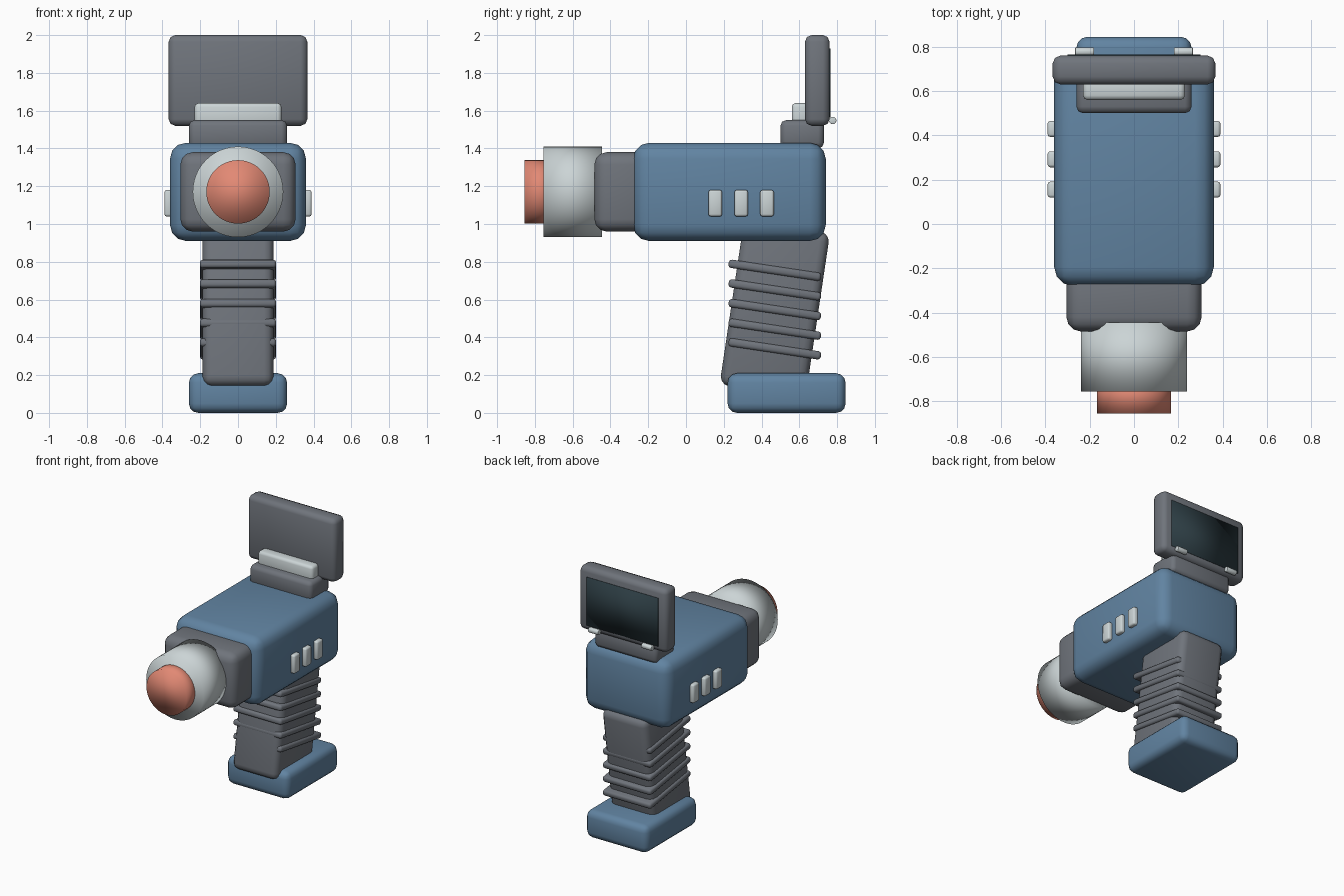
import bpy, math

if "Cube" in bpy.data.objects:
    bpy.data.objects.remove(bpy.data.objects["Cube"], do_unlink=True)


def make_material(name, rgb):
    mat = bpy.data.materials.new(name)
    mat.use_nodes = True
    color = (*rgb, 1.0)
    mat.diffuse_color = color
    mat.node_tree.nodes["Principled BSDF"].inputs["Base Color"].default_value = color
    return mat


blue = make_material("slate blue", (0.12, 0.23, 0.36))
gray = make_material("dark gray", (0.16, 0.175, 0.20))
silver = make_material("light silver", (0.60, 0.66, 0.67))
coral = make_material("coral", (0.76, 0.25, 0.175))
glass = make_material("dark screen", (0.025, 0.045, 0.055))


def finish(obj, name, mat, bevel=0, segments=3):
    obj.name = name
    obj.data.materials.append(mat)
    bpy.ops.object.shade_smooth()
    if bevel:
        mod = obj.modifiers.new("rounded edges", "BEVEL")
        mod.width = bevel
        mod.segments = segments
        mod.limit_method = "NONE"
    return obj


def box(name, mat, xs, ys, zs, bevel=0, segments=3, tilt=0):
    """Rounded box between the given limits, tilted about x."""
    spans = (xs, ys, zs)
    bpy.ops.mesh.primitive_cube_add(size=1, location=[(a + b) / 2 for a, b in spans])
    obj = bpy.context.object
    obj.scale = [b - a for a, b in spans]
    bpy.ops.object.transform_apply(location=False, rotation=False, scale=True)
    obj.rotation_euler.x = math.radians(tilt)
    return finish(obj, name, mat, bevel, segments)


def rod(name, mat, radius, length, center, rotation, bevel=0, sides=48):
    bpy.ops.mesh.primitive_cylinder_add(vertices=sides, radius=radius, depth=length,
                                        location=center, rotation=rotation)
    return finish(bpy.context.object, name, mat, bevel, 2)


# Main housing and front collar
box("body", blue, (-0.36, 0.36), (-0.28, 0.74), (0.91, 1.43), 0.085)
box("front_collar", gray, (-0.305, 0.305), (-0.485, -0.18), (0.96, 1.38), 0.065)

# Barrel and lens
forward = (math.pi / 2, 0, 0)
rod("barrel", silver, 0.24, 0.31, (0, -0.60, 1.17), forward)
rod("lens", coral, 0.168, 0.16, (0, -0.775, 1.17), forward)

# Tilted grip with ribs, and foot
TILT = -8.5
box("grip", gray, (-0.188, 0.188), (0.24, 0.70), (0.11, 0.99), 0.05, tilt=TILT)
for i in range(5):
    z = 0.755 - 0.104 * i
    box(f"grip_rib_{i + 1}", gray, (-0.202, 0.202), (0.223, 0.717),
        (z - 0.022, z + 0.022), 0.015, 2, TILT)
box("foot", blue, (-0.26, 0.26), (0.22, 0.845), (0, 0.21), 0.05)

# Side buttons
for side, label in ((1, "left"), (-1, "right")):
    for i in range(3):
        y = 0.155 + 0.137 * i
        xs = sorted((side * 0.34, side * 0.39))
        box(f"{label}_button_{i + 1}", silver, xs, (y - 0.036, y + 0.036),
            (1.04, 1.18), 0.012, 2)

# Screen assembly
box("screen_mount", gray, (-0.26, 0.26), (0.50, 0.73), (1.40, 1.55), 0.03, 2)
box("hinge_bar", silver, (-0.23, 0.23), (0.56, 0.66), (1.50, 1.64), 0.02, 2)
box("screen_frame", gray, (-0.367, 0.367), (0.63, 0.76), (1.52, 2.0), 0.035, 2)
box("display", glass, (-0.30, 0.30), (0.757, 0.764), (1.565, 1.93))
for side, label in ((1, "left"), (-1, "right")):
    rod(f"{label}_hinge_pin", silver, 0.02, 0.085, (side * 0.223, 0.777, 1.548),
        (0, math.pi / 2, 0), 0.005, 16)
